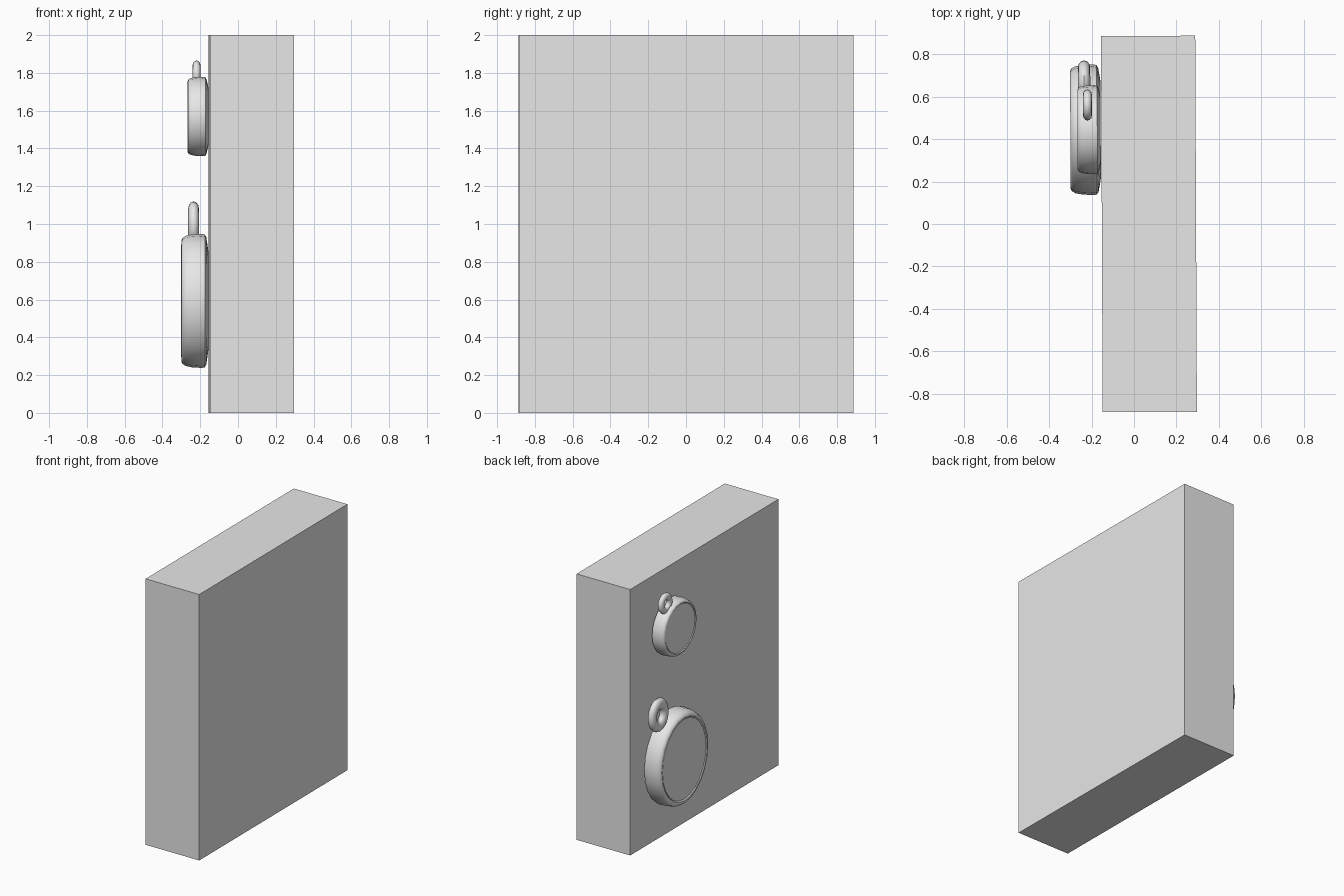
import bpy, bmesh, math
from mathutils import Matrix, Vector

cube = bpy.data.objects.get("Cube")
if cube:
    bpy.data.objects.remove(cube, do_unlink=True)

TILT = Matrix.Rotation(0.0045, 4, 'Z')
SEGMENTS = 24

grey = bpy.data.materials.new("plain grey")
grey.use_nodes = True
grey.diffuse_color = (0.8, 0.8, 0.8, 1)
grey.node_tree.nodes["Principled BSDF"].inputs["Base Color"].default_value = (0.8, 0.8, 0.8, 1)


def finish(bm, name, smooth=True):
    bmesh.ops.recalc_face_normals(bm, faces=bm.faces)
    bm.transform(TILT)
    mesh = bpy.data.meshes.new(name)
    bm.to_mesh(mesh)
    bm.free()
    mesh.materials.append(grey)
    obj = bpy.data.objects.new(name, mesh)
    bpy.context.collection.objects.link(obj)
    if smooth:
        bpy.ops.object.select_all(action='DESELECT')
        obj.select_set(True)
        bpy.context.view_layer.objects.active = obj
        bpy.ops.object.shade_smooth_by_angle(angle=math.radians(40))


def turned(name, centre, ry, rz, profile):
    """Elliptical lathe about x; profile holds (radius fraction, x) pairs."""
    bm = bmesh.new()
    rings = []
    for radius, x in profile:
        angles = [i * math.tau / SEGMENTS for i in range(SEGMENTS)]
        rings.append([bm.verts.new((x, centre[0] + ry * radius * math.cos(a),
                                    centre[1] + rz * radius * math.sin(a))) for a in angles])
    for a, b in zip(rings, rings[1:]):
        for i in range(SEGMENTS):
            j = (i + 1) % SEGMENTS
            bm.faces.new((a[i], a[j], b[j], b[i]))
    bm.faces.new(rings[0])
    bm.faces.new(rings[-1])
    finish(bm, name)


def hanging_loop(name, centre, major, minor, ry, rx):
    """Torus facing sideways, narrowed in y and flattened in x."""
    bm = bmesh.new()
    around, section = SEGMENTS, 12
    grid = []
    for i in range(around):
        a = i * math.tau / around
        row = []
        for k in range(section):
            b = k * math.tau / section
            r = major + minor * math.cos(b)
            offset = Vector((rx * math.sin(b), ry * r * math.cos(a), r * math.sin(a)))
            row.append(bm.verts.new(Vector(centre) + offset))
        grid.append(row)
    for i in range(around):
        for k in range(section):
            n, m = (i + 1) % around, (k + 1) % section
            bm.faces.new((grid[i][k], grid[n][k], grid[n][m], grid[i][m]))
    finish(bm, name)


def dial(name, centre, ry, rz, front, back):
    """Rounded case with a back plate and a shallow inset face."""
    d = back - front
    turned(name + "_case", centre, ry, rz, [
        (0.74, back + 0.008), (0.84, back + 0.003), (0.95, back - 0.003),
        (0.99, back - 0.08 * d), (1.0, back - 0.2 * d), (0.99, back - 0.6 * d),
        (0.97, front + 0.17 * d), (0.94, front + 0.05 * d), (0.905, front),
        (0.875, front), (0.85, front + 0.008)])
    turned(name + "_face", centre, ry * 0.845, rz * 0.845,
           [(1, front + 0.02), (1, front + 0.004)])


# Wall block
bm = bmesh.new()
bmesh.ops.create_cube(bm, size=1)
bm.transform(Matrix.Translation((0.0705, 0, 1)) @ Matrix.Diagonal((0.444, 1.772, 2, 1)))
finish(bm, "wall_block", smooth=False)

# Large lower dial and its loop
dial("large_dial", (0.445, 0.593), 0.308, 0.355, -0.298, -0.163)
hanging_loop("large_loop", (-0.232, 0.667, 0.995), 0.084, 0.041, 0.84, 0.029)

# Small upper dial and its loop
dial("small_dial", (0.445, 1.569), 0.21, 0.21, -0.264, -0.163)
hanging_loop("small_loop", (-0.217, 0.562, 1.79), 0.051, 0.025, 0.96, 0.021)
